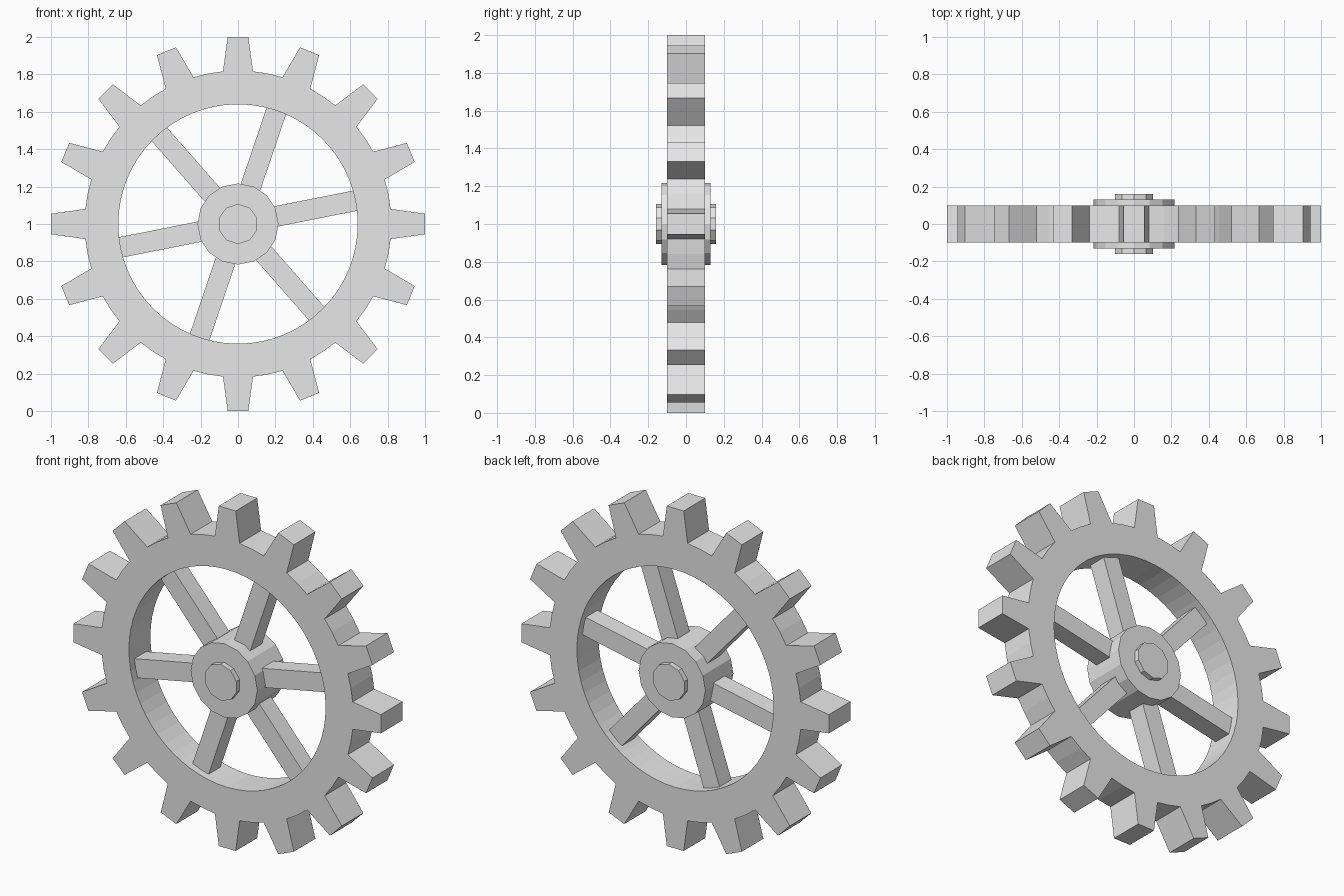
import bpy
import bmesh
from math import radians, sin, cos
from mathutils import Matrix, Vector

cube = bpy.data.objects.get("Cube")
if cube:
    bpy.data.objects.remove(cube, do_unlink=True)

TEETH = 16
PITCH = 360 / TEETH
STEP = PITCH / 4
INNER, ROOT, TIP = 0.64, 0.82, 1.0015
TIP_ANGLE = 3.15
HALF_RIM = 0.1
CENTRE = Vector((0, 0, 1))

grey = bpy.data.materials.new("light grey")
grey.use_nodes = True
colour = (0.8, 0.8, 0.8, 1)
grey.diffuse_color = colour
grey.node_tree.nodes["Principled BSDF"].inputs["Base Color"].default_value = colour


def polar(radius, degrees, y=0):
    a = radians(degrees)
    return Vector((radius * cos(a), y, radius * sin(a)))


def add_object(name, bm):
    bmesh.ops.recalc_face_normals(bm, faces=bm.faces)
    mesh = bpy.data.meshes.new(name)
    bm.to_mesh(mesh)
    bm.free()
    mesh.materials.append(grey)
    obj = bpy.data.objects.new(name, mesh)
    obj.location = CENTRE
    bpy.context.collection.objects.link(obj)
    return obj


def disc(name, radius, sides, half_depth):
    """Flat-sided cylinder along y with one corner pointing up."""
    bm = bmesh.new()
    ring = [bm.verts.new(polar(radius, 90 + 360 * i / sides, -half_depth)) for i in range(sides)]
    face = bm.faces.new(ring)
    extrude(bm, [face], 2 * half_depth)
    return add_object(name, bm)


def extrude(bm, faces, depth):
    result = bmesh.ops.extrude_face_region(bm, geom=faces, use_keep_orig=True)
    moved = [g for g in result["geom"] if isinstance(g, bmesh.types.BMVert)]
    bmesh.ops.translate(bm, verts=moved, vec=(0, depth, 0))


# Toothed rim: one sector outline repeated around, welded and given depth
bm = bmesh.new()
outer = [(ROOT, -STEP), (TIP, -TIP_ANGLE), (TIP, TIP_ANGLE),
         (ROOT, STEP), (ROOT, 2 * STEP), (ROOT, 3 * STEP)]
inner = [(INNER, k * STEP) for k in (3, 2, 1, 0, -1)]
for t in range(TEETH):
    bm.faces.new([bm.verts.new(polar(r, a + t * PITCH, -HALF_RIM)) for r, a in outer + inner])
bmesh.ops.remove_doubles(bm, verts=bm.verts, dist=0.0001)
extrude(bm, bm.faces[:], 2 * HALF_RIM)
add_object("toothed_rim", bm)

# Spokes: square bars from the hub into the rim
for i in range(6):
    bm = bmesh.new()
    bmesh.ops.create_cube(bm, size=1)
    bmesh.ops.scale(bm, verts=bm.verts, vec=(0.5, 0.11, 0.11))
    bmesh.ops.translate(bm, verts=bm.verts, vec=(0.4, 0, 0))
    turn = Matrix.Rotation(-radians(11.25 + 60 * i), 3, 'Y')
    bmesh.ops.rotate(bm, verts=bm.verts, cent=(0, 0, 0), matrix=turn)
    add_object(f"spoke_{i + 1}", bm)

# Hub and the axle stub passing through it
disc("hub", 0.217, 16, 0.13)
disc("axle", 0.107, 10, 0.16)
